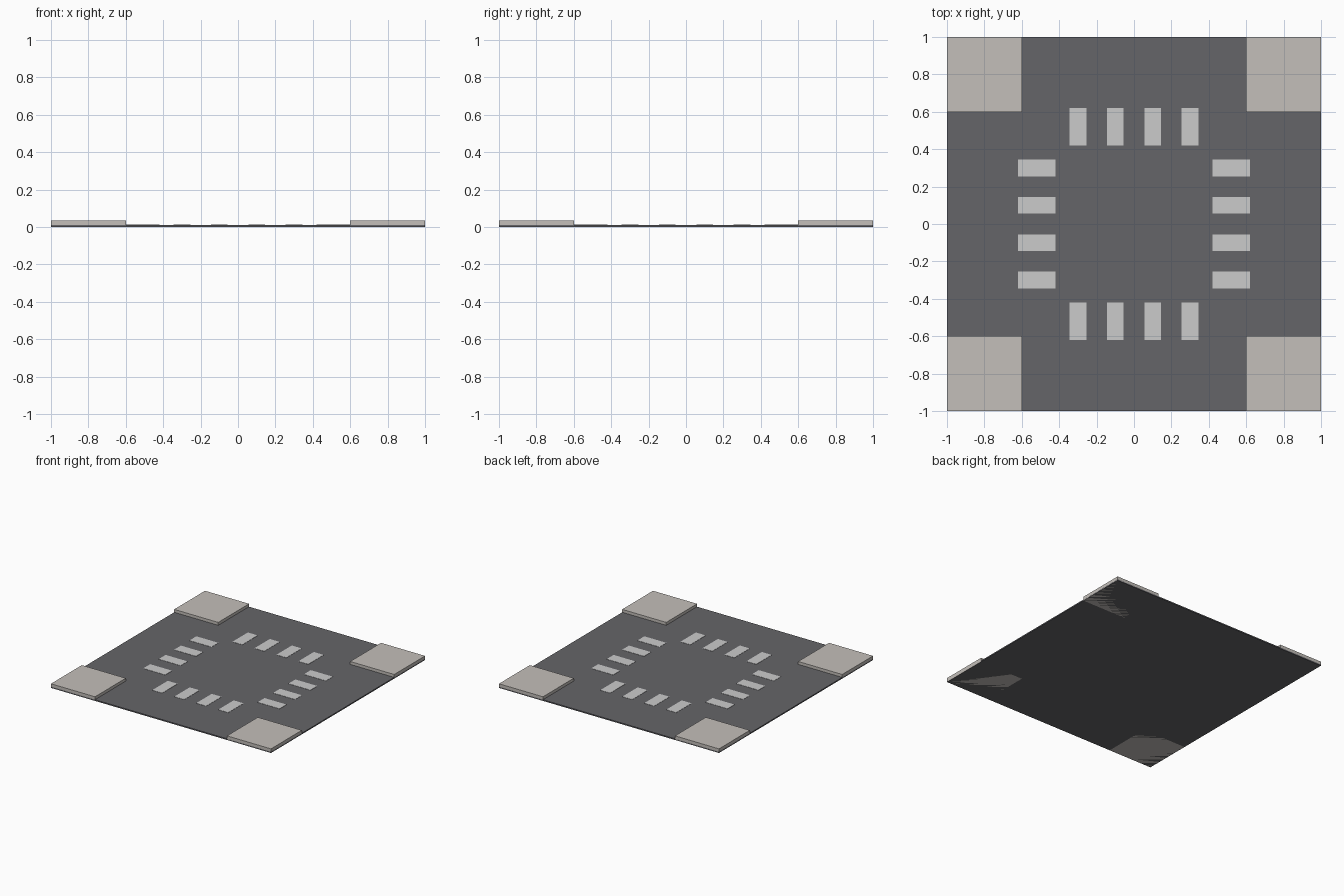
import bpy

if "Cube" in bpy.data.objects:
    bpy.data.objects.remove(bpy.data.objects["Cube"])


def material(name, rgb):
    mat = bpy.data.materials.new(name)
    mat.diffuse_color = (*rgb, 1)
    mat.use_nodes = True
    mat.node_tree.nodes["Principled BSDF"].inputs["Base Color"].default_value = mat.diffuse_color
    return mat


def box(name, x, y, z0, z1, sx, sy, mat):
    bpy.ops.mesh.primitive_cube_add(size=1, location=(x, y, (z0 + z1) / 2))
    ob = bpy.context.object
    ob.name = name
    ob.scale = (sx, sy, z1 - z0)
    bpy.ops.object.transform_apply(location=False, rotation=False, scale=True)
    ob.data.materials.append(mat)
    return ob


asphalt = material("asphalt", (0.13, 0.13, 0.14))
concrete = material("concrete", (0.55, 0.52, 0.49))
paint = material("paint", (0.85, 0.85, 0.83))

# Road slab
box("road", 0, 0, 0, 0.01, 2, 2, asphalt)

# Raised pavement at each corner
for sx in (-1, 1):
    for sy in (-1, 1):
        box("corner_pavement", 0.8 * sx, 0.8 * sy, 0, 0.034, 0.4, 0.4, concrete)

# Crosswalk stripes on all four arms
for side in (-1, 1):
    for t in (-0.3, -0.1, 0.1, 0.3):
        box("crosswalk_stripe", t, 0.52 * side, 0.009, 0.012, 0.09, 0.2, paint)
        box("crosswalk_stripe", 0.52 * side, t, 0.009, 0.012, 0.2, 0.09, paint)
